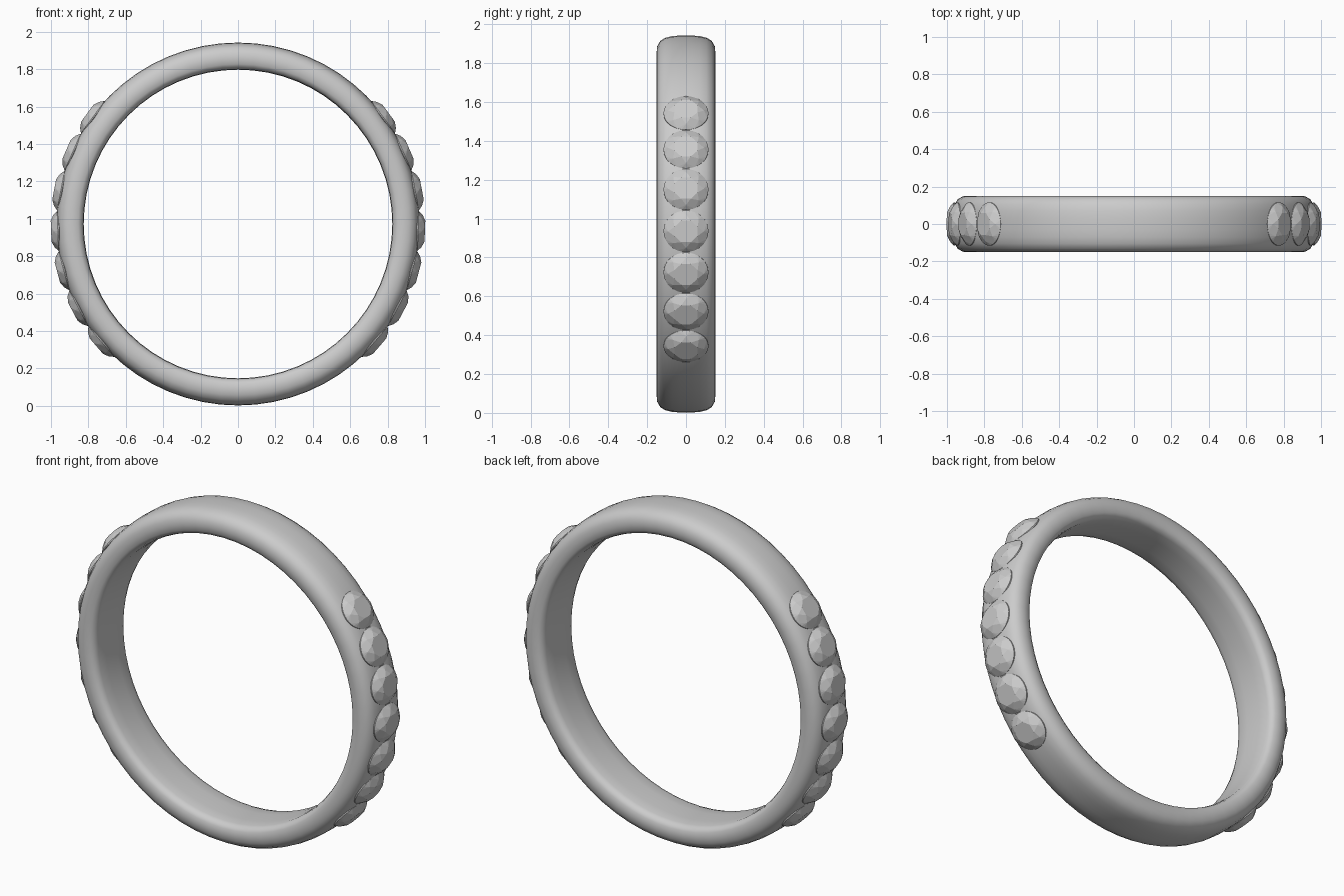
import bpy, bmesh
from math import sin, cos, pi, radians
from mathutils import Matrix, Vector

if "Cube" in bpy.data.objects:
    bpy.data.objects.remove(bpy.data.objects["Cube"])

CZ = 0.972          # height of the ring centre


def make_object(name, bm):
    bmesh.ops.recalc_face_normals(bm, faces=bm.faces[:])
    me = bpy.data.meshes.new(name)
    bm.to_mesh(me)
    bm.free()
    ob = bpy.data.objects.new(name, me)
    bpy.context.collection.objects.link(ob)
    return ob


# Band: rounded cross-section (radius, y) swept around the y axis
half = [(0.970, 0.03), (0.967, 0.07), (0.959, 0.105), (0.943, 0.132), (0.915, 0.148),
        (0.885, 0.151), (0.855, 0.147), (0.836, 0.134), (0.828, 0.11), (0.825, 0.05)]
profile = half + [(r, -y) for r, y in reversed(half)]
SEG = 64
bm = bmesh.new()
rings = []
for i in range(SEG):
    a = 2 * pi * i / SEG
    rings.append([bm.verts.new((r * cos(a), y, CZ + r * sin(a))) for r, y in profile])
n = len(profile)
for i in range(SEG):
    p, q = rings[i], rings[(i + 1) % SEG]
    for j in range(n):
        k = (j + 1) % n
        bm.faces.new((p[j], p[k], q[k], q[j]))
for f in bm.faces:
    f.smooth = True
make_object("band", bm)


# Gem: brilliant cut as the hull of a few rings (height, radius, sides, turn)
def make_gem(name, angle, side):
    bm = bmesh.new()
    cut = [(1.000, 0.060, 8, 0.5), (0.985, 0.086, 8, 0.0), (0.964, 0.107, 32, 0.0),
           (0.958, 0.107, 32, 0.0), (0.900, 0.030, 8, 0.0)]
    for h, r, sides, turn in cut:
        for i in range(sides):
            t = 2 * pi * (i + turn) / sides
            bm.verts.new((h, 1.08 * r * cos(t), r * sin(t)))
    bmesh.ops.convex_hull(bm, input=bm.verts[:])
    bmesh.ops.dissolve_limit(bm, angle_limit=radians(1), verts=bm.verts[:], edges=bm.edges[:])
    bmesh.ops.transform(bm, matrix=Matrix.Rotation(-angle, 4, 'Y'), verts=bm.verts[:])
    for v in bm.verts:
        v.co = Vector((side * v.co.x, v.co.y, v.co.z + CZ))
    make_object(name, bm)


# Seven gems on each side of the band
for side, label in ((1, "right"), (-1, "left")):
    for k in range(7):
        make_gem(f"gem_{label}_{k + 1}", radians(-2.2 + 12.85 * (k - 3)), side)
